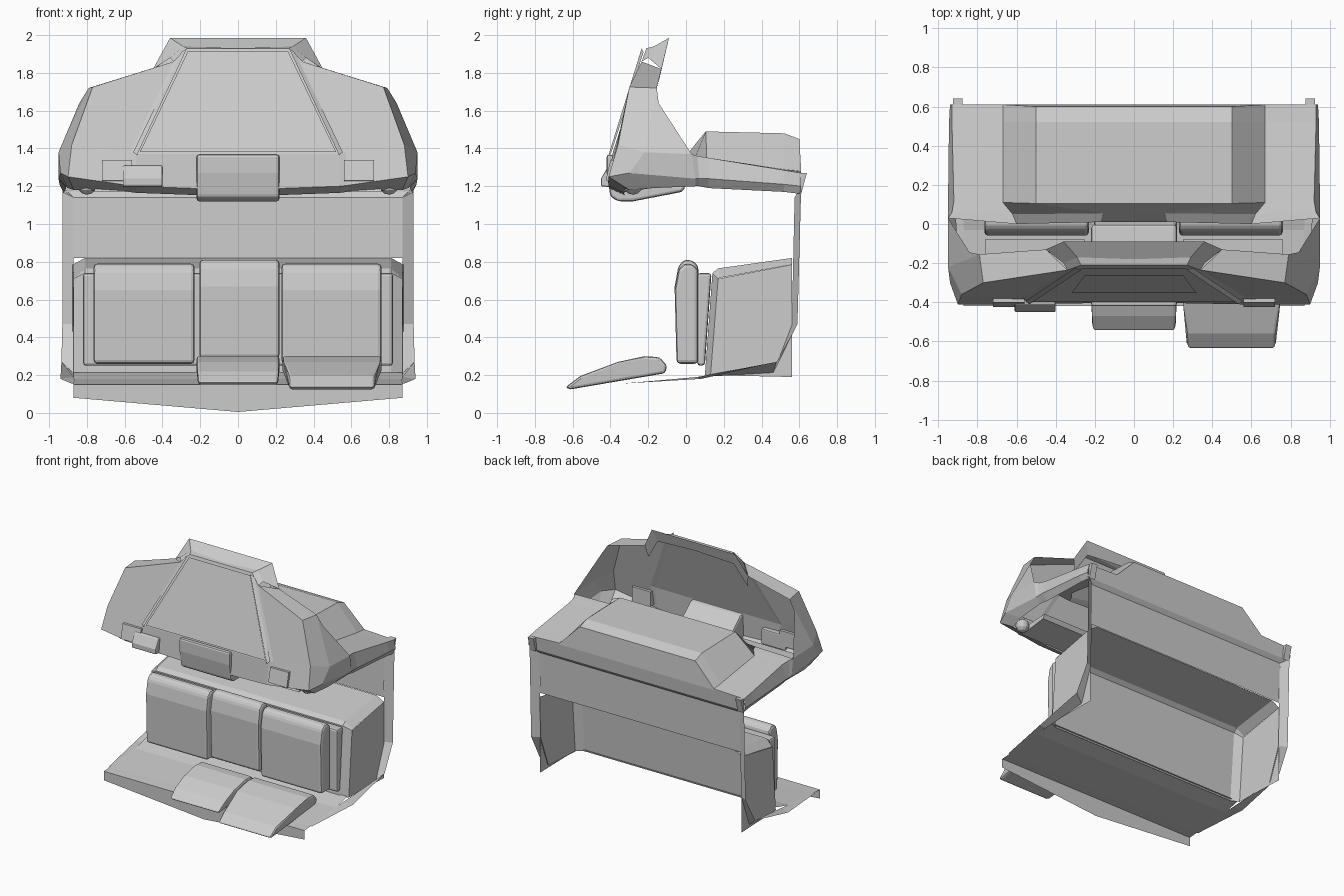
import bpy, bmesh
from mathutils import Vector


def finish(name, bm, mirror=False, bevel=0, segs=2):
    bmesh.ops.remove_doubles(bm, verts=bm.verts, dist=0.0005)
    bmesh.ops.recalc_face_normals(bm, faces=bm.faces)
    me = bpy.data.meshes.new(name)
    bm.to_mesh(me)
    bm.free()
    ob = bpy.data.objects.new(name, me)
    bpy.context.collection.objects.link(ob)
    if mirror:
        m = ob.modifiers.new("mirror", 'MIRROR')
        m.use_clip = True
    if bevel:
        b = ob.modifiers.new("bevel", 'BEVEL')
        b.width, b.segments, b.limit_method = bevel, segs, 'ANGLE'
    return ob


def loft(name, rows, mirror=True):
    """Open sheet through equal-length rows of points."""
    bm = bmesh.new()
    grid = [[bm.verts.new(p) for p in r] for r in rows]
    for a, b in zip(grid, grid[1:]):
        for i in range(len(a) - 1):
            bm.faces.new((a[i], a[i + 1], b[i + 1], b[i]))
    return finish(name, bm, mirror)


def extrude_x(name, profile, x0, x1, bevel=0, mirror=False, taper=1.0):
    """Closed (y, z) profile extruded from x0 to x1."""
    bm = bmesh.new()
    a = [bm.verts.new((x0, y, z)) for y, z in profile]
    b = [bm.verts.new((x1, y, z)) for y, z in profile]
    bm.faces.new(a)
    bm.faces.new(b[::-1])
    n = len(a)
    for i in range(n):
        bm.faces.new((a[i], b[i], b[(i + 1) % n], a[(i + 1) % n]))
    if taper != 1.0:
        mid = (x0 + x1) / 2
        ymin = min(p[0] for p in profile)
        for v in bm.verts:
            if v.co.y < ymin + 0.08:
                v.co.x = mid + (v.co.x - mid) * taper
    return finish(name, bm, mirror, bevel)


def rect(y0, y1, z0, z1):
    return [(y0, z0), (y1, z0), (y1, z1), (y0, z1)]


# Front shell: underside lip, lower edge, belt, top, from centre round to the side
loft("front_shell", [
    [(0, -.32, 1.145), (0, -.40, 1.18), (0, -.39, 1.37), (0, -.21, 1.93)],
    [(.54, -.33, 1.165), (.54, -.41, 1.20), (.54, -.39, 1.37), (.27, -.21, 1.93)],
    [(.58, -.32, 1.17), (.58, -.41, 1.205), (.57, -.375, 1.38), (.34, -.235, 1.86)],
    [(.87, -.30, 1.18), (.90, -.41, 1.25), (.88, -.36, 1.42), (.77, -.30, 1.725)],
    [(.90, -.18, 1.19), (.94, -.30, 1.27), (.95, -.22, 1.38), (.79, -.155, 1.72)],
    [(.91, .05, 1.20), (.95, .05, 1.24), (.95, .03, 1.37), (.84, -.145, 1.64)],
])
# Shoulder closing the shell top
loft("shell_shoulder", [[(.34, -.235, 1.86), (.77, -.30, 1.725)],
                        [(.45, -.13, 1.82), (.79, -.155, 1.72)]])
# Collar at the top of the shell with its rear lip
loft("top_collar", [
    [(0, -.21, 1.93), (.27, -.21, 1.93), (.34, -.235, 1.86)],
    [(0, -.18, 1.93), (.29, -.17, 1.94), (.36, -.20, 1.88)],
    [(0, -.09, 1.985), (.36, -.09, 1.985), (.45, -.13, 1.82)],
    [(0, -.11, 1.91), (.33, -.12, 1.89), (.43, -.15, 1.73)],
])


# Front panel and inset screen, lying on the sloped front plane
def on_front(x, z, off):
    return (x, -.39 + .321 * (z - 1.37) - off, z)


for name, xb, zb, xt, zt, off in (("front_panel", .52, 1.38, .265, 1.915, .012),
                                  ("screen", .32, 1.54, .25, 1.83, .018)):
    loft(name, [[on_front(0, zb, off), on_front(xb, zb, off)],
                [on_front(0, zt, off), on_front(xt, zt, off)]])
# Raised ridges beside the panel
loft("panel_ridge", [[(.535, -.41, 1.365), (.27, -.235, 1.93)],
                     [(.555, -.395, 1.38), (.30, -.225, 1.91)]])

# Centre block under the front panel
extrude_x("centre_block", [(-.42, 1.37), (-.42, 1.27), (-.40, 1.145), (-.36, 1.12),
                           (-.28, 1.12), (-.02, 1.17), (0, 1.20), (-.2, 1.22), (-.36, 1.36)],
          -.22, .22, .015)
# Small box left of centre, and corner wedges
extrude_x("small_box", [(-.45, 1.2), (-.36, 1.19), (-.36, 1.31), (-.41, 1.31), (-.45, 1.24)],
          -.61, -.40, .008)
extrude_x("corner_wedge", [(-.425, 1.23), (-.36, 1.22), (-.36, 1.34), (-.40, 1.34)],
          .56, .72, 0, True)
# Inner shelf strips behind the shell
extrude_x("inner_shelf", [(-.33, 1.17), (-.10, 1.20), (-.08, 1.23), (-.31, 1.22)],
          .25, .76, 0, True)
# Round ends below the shell corners
bm = bmesh.new()
bmesh.ops.create_uvsphere(bm, u_segments=12, v_segments=6, radius=.05)
for v in bm.verts:
    v.co += Vector((.80, -.28, 1.205))
finish("round_end", bm, True)

# Upper deck: outer skirt, sloping side and raised centre
loft("upper_deck", [
    [(.91, .05, 1.20), (.95, .05, 1.24), (.95, .03, 1.37), (.60, .00, 1.36), (.17, .01, 1.37), (0, .01, 1.37)],
    [(.91, .07, 1.20), (.95, .07, 1.24), (.93, .06, 1.36), (.62, .05, 1.36), (.16, .055, 1.43), (0, .06, 1.43)],
    [(.91, .12, 1.19), (.95, .12, 1.24), (.92, .12, 1.35), (.67, .11, 1.35), (.50, .105, 1.49), (0, .105, 1.49)],
    [(.92, .52, 1.17), (.945, .52, 1.21), (.93, .52, 1.285), (.67, .52, 1.29), (.50, .52, 1.48), (0, .52, 1.48)],
    [(.92, .60, 1.16), (.94, .61, 1.20), (.93, .61, 1.27), (.67, .61, 1.28), (.50, .60, 1.45), (0, .60, 1.45)],
    [(.92, .60, 1.16), (.94, .61, 1.20), (.93, .61, 1.27), (.67, .61, 1.27), (.50, .61, 1.27), (0, .61, 1.27)],
])
# Rear corner tabs
extrude_x("corner_tab", [(.60, 1.18), (.61, 1.16), (.64, 1.27), (.60, 1.27)], .875, .925, 0, True)

# Rear wall
loft("rear_wall", [[(0, .61, 1.27), (.93, .61, 1.27)], [(0, .60, 1.17), (.93, .60, 1.17)],
                   [(0, .575, 1.14), (.87, .575, 1.14)], [(0, .565, .82), (.87, .565, .82)]])
# Side trim running down the wall and forward along the floor
loft("side_trim", [
    [(.93, .61, 1.20), (.87, .575, 1.14)],
    [(.93, .59, .47), (.87, .56, .47)],
    [(.935, .48, .27), (.87, .46, .21)],
    [(.94, .08, .18), (.87, .06, .19)],
    [(.88, -.34, .155), (.86, -.34, .155)],
])
# Floor with hanging front lip
loft("floor", [[(0, .11, .215), (.87, .11, .215)], [(0, -.03, .18), (.87, -.03, .18)],
               [(0, -.34, .155), (.87, -.34, .155)], [(0, -.42, .15), (.87, -.42, .15)],
               [(0, -.42, .005), (.87, -.42, .08)]])

# Bench shell, open at the back
loft("bench", [
    [(0, .10, .2), (0, .14, .74), (0, .17, .765), (0, .56, .82)],
    [(.81, .10, .2), (.81, .14, .74), (.81, .17, .765), (.81, .56, .82)],
    [(.87, .13, .2), (.87, .17, .71), (.87, .18, .715), (.875, .56, .785)],
])
loft("bench_side", [[(.87, .13, .2), (.87, .17, .71)], [(.875, .56, .19), (.875, .56, .785)]])
extrude_x("back_surround", [(.06, .25), (.10, .25), (.135, .74), (.06, .74)], -.82, .82, .015)

# Seat backs
for side, x0, x1, z0, z1 in (("left", -.765, -.23, .26, .79), ("centre", -.205, .22, .29, .81),
                             ("right", .23, .76, .26, .79)):
    extrude_x("seat_back_" + side, [(-.05, z0), (.065, z0), (.065, z1 - .03), (.03, z1),
                                    (-.01, z1), (-.04, z1 - .03), (-.06, z1 - .14)],
              x0, x1, .02)
# Seat cushions (centre and right only)
for side, x0, x1, f, zf, taper in (("centre", -.22, .22, -.55, .15, .96),
                                   ("right", .235, .76, -.64, .125, .86)):
    extrude_x("seat_cushion_" + side,
              [(f, zf + .01), (f + .03, zf), (-.11, .21), (-.10, .25), (-.14, .295), (-.22, .30),
               (-.36, .27), (f + .08, zf + .07)], x0, x1, .02, False, taper)
